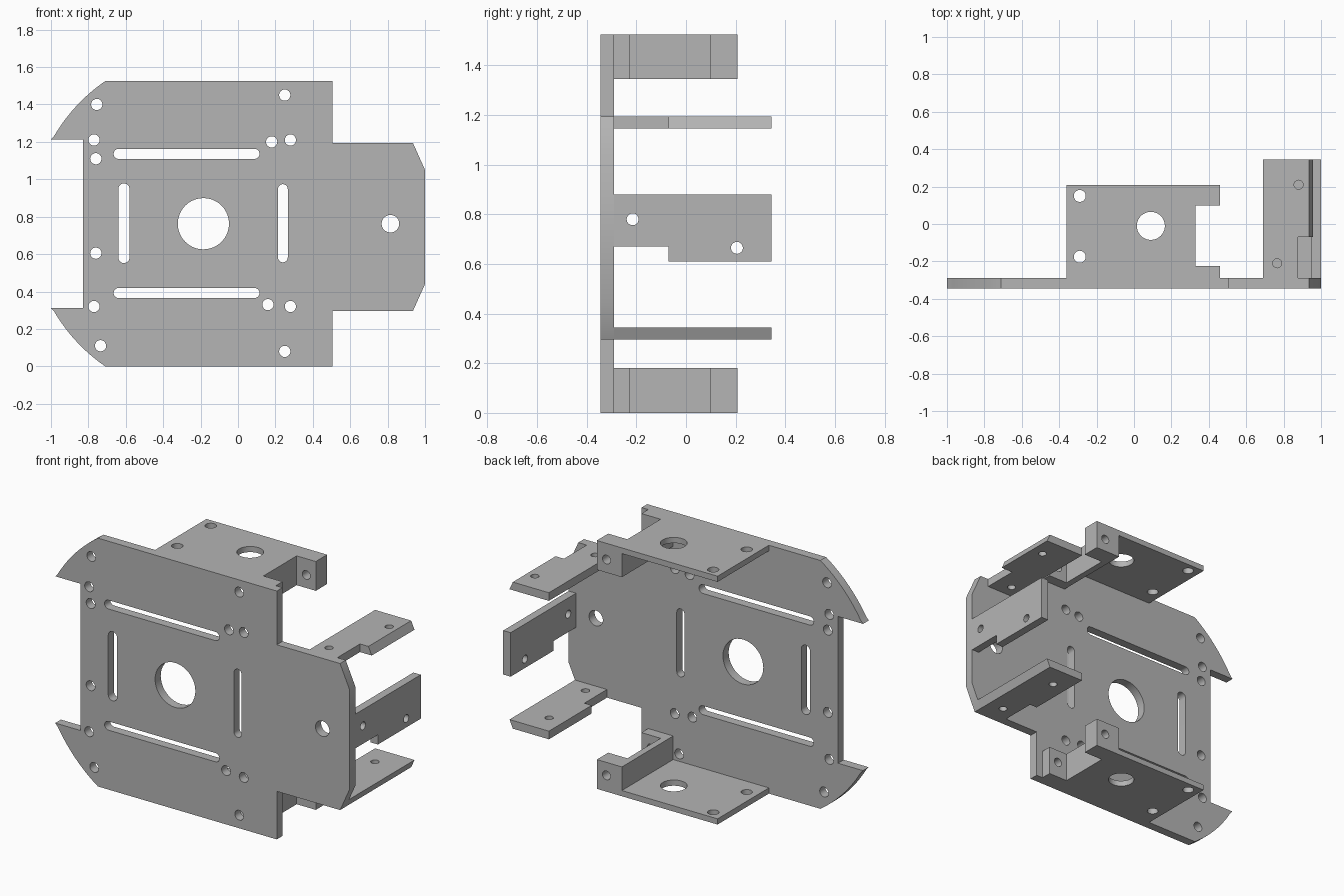
import bpy, bmesh
from math import sin, cos, pi, atan2, hypot

cube = bpy.data.objects.get("Cube")
if cube:
    bpy.data.objects.remove(cube, do_unlink=True)

# Single grey material
grey = bpy.data.materials.new("plain_grey")
grey.use_nodes = True
COLOR = (0.46, 0.46, 0.46, 1)
grey.diffuse_color = COLOR
grey.node_tree.nodes["Principled BSDF"].inputs["Base Color"].default_value = COLOR

HEIGHT = 1.525
MID = HEIGHT / 2
WING_MID = 0.745


def arc(cx, cy, r, a0, a1, n):
    return [(cx + r * cos(a0 + (a1 - a0) * i / n), cy + r * sin(a0 + (a1 - a0) * i / n))
            for i in range(n + 1)]


def hole(u, v, r=0.03):
    return arc(u, v, r, 0, 2 * pi, 40)[:-1]


def slot(u0, v0, u1, v1, r):
    a = atan2(v1 - v0, u1 - u0)
    return arc(u1, v1, r, a - pi / 2, a + pi / 2, 12) + arc(u0, v0, r, a + pi / 2, a + 3 * pi / 2, 12)


def rect(u0, u1, v0, v1):
    return [(u0, v0), (u1, v0), (u1, v1), (u0, v1)]


def slab(name, axes, outline, w0, w1, holes=(), tweak=None):
    """Extrude an outline with holes; axes names the two profile axes and the depth axis."""
    curve = bpy.data.curves.new(name, 'CURVE')
    curve.dimensions = '2D'
    curve.fill_mode = 'BOTH'
    curve.extrude = abs(w1 - w0) / 2
    for loop in [outline, *holes]:
        spline = curve.splines.new('POLY')
        spline.points.add(len(loop) - 1)
        spline.use_cyclic_u = True
        for point, (u, v) in zip(spline.points, loop):
            point.co = (u, v, 0, 1)
    source = bpy.data.objects.new(name + "_profile", curve)
    bpy.context.collection.objects.link(source)
    graph = bpy.context.evaluated_depsgraph_get()
    mesh = bpy.data.meshes.new_from_object(source.evaluated_get(graph))
    bpy.data.objects.remove(source, do_unlink=True)
    bpy.data.curves.remove(curve)

    # Turn the flat extrusion onto its axes and weld it
    bm = bmesh.new()
    bm.from_mesh(mesh)
    for vert in bm.verts:
        co = vert.co.copy()
        co.z += (w0 + w1) / 2
        for value, axis in zip(co, axes):
            setattr(vert.co, axis, value)
        if tweak:
            tweak(vert.co)
    bmesh.ops.remove_doubles(bm, verts=bm.verts, dist=0.0002)
    bmesh.ops.recalc_face_normals(bm, faces=bm.faces)
    bm.to_mesh(mesh)
    bm.free()
    mesh.name = name
    mesh.materials.clear()
    mesh.materials.append(grey)
    obj = bpy.data.objects.new(name, mesh)
    bpy.context.collection.objects.link(obj)
    bpy.ops.object.select_all(action='DESELECT')
    obj.select_set(True)
    bpy.context.view_layer.objects.active = obj
    bpy.ops.object.shade_smooth_by_angle(angle=0.5)


# Main plate: curved horns mirrored about mid height, wing with clipped corners
HUB = (-0.185, MID)
horn = arc(*HUB, hypot(-0.71 - HUB[0], MID),
           atan2(0.312 - MID, -1 - HUB[0]), atan2(-MID, -0.71 - HUB[0]), 16)
horn[0] = (-1, 0.312)
body = [(-0.83, 0.312)] + horn + [(0.505, 0)]
wing = [(0.505, 0.295), (0.935, 0.295), (1, 0.44)]
outline = body + wing
outline += [(x, 2 * WING_MID - z) for x, z in reversed(wing)]
outline += [(x, HEIGHT - z) for x, z in reversed(body)]

small = [(-0.755, 1.4), (-0.77, 1.21), (-0.76, 1.11), (-0.76, 0.605), (-0.77, 0.32), (-0.735, 0.11),
         (0.25, 1.45), (0.25, 0.08), (0.18, 1.2), (0.28, 1.21), (0.16, 0.33), (0.28, 0.32)]
cuts = [hole(*p) for p in small] + [hole(*HUB, 0.137), hole(0.815, MID, 0.047)]
cuts += [slot(-0.638, z, 0.088, z, 0.027) for z in (0.392, 1.136)]
cuts += [slot(x, 0.582, x, 0.948, r) for x, r in ((-0.61, 0.03), (0.24, 0.026))]
slab("main_plate", "xzy", outline, -0.345, -0.29, cuts)

# Lower and upper channel brackets
for side in ("lower", "upper"):
    def level(z):
        return HEIGHT - z if side == "upper" else z

    slab(side + "_bracket_panel", "xyz", rect(-0.36, 0.33, -0.29, 0.208), level(0), level(0.035),
         [hole(0.09, -0.01, 0.075), hole(-0.29, 0.15, 0.032), hole(-0.29, -0.175, 0.032)])
    slab(side + "_bracket_wall", "yzx", rect(-0.225, 0.098, level(0.035), level(0.18)), 0.29, 0.33)
    foot = [(0.29, level(0.035)), (0.33, level(0.035)), (0.33, level(0)),
            (0.46, level(0)), (0.46, level(0.18)), (0.29, level(0.18))]
    for end, y0, y1 in (("front", -0.29, -0.225), ("back", 0.098, 0.208)):
        slab(f"{side}_bracket_{end}_foot", "xzy", foot, y0, y1, [hole(0.395, level(0.1), 0.027)])


# Side shelves, their ends slanted to follow the clipped wing corners
def slant_end(co):
    if co.x > 0.92:
        co.x = 0.935 + 0.45 * (0.45 - abs(co.z - WING_MID))


slab("upper_shelf", "xyz",
     [(0.69, -0.29), (0.878, -0.29), (0.878, -0.07), (0.94, -0.07), (0.94, 0.345), (0.69, 0.345)],
     1.145, 1.195, [hole(0.88, 0.21, 0.024), hole(0.765, -0.21, 0.024)], slant_end)
slab("lower_shelf", "xyz",
     [(0.74, -0.29), (0.94, -0.29), (0.94, 0.345), (0.69, 0.345), (0.69, -0.07), (0.74, -0.07)],
     0.295, 0.345, [hole(0.79, 0.2, 0.024), hole(0.83, -0.21, 0.024)], slant_end)

# Upright tab between the shelves
slab("middle_tab", "yzx",
     [(-0.29, 0.67), (-0.07, 0.67), (-0.07, 0.61), (0.345, 0.61), (0.345, 0.88), (-0.29, 0.88)],
     0.95, 1, [hole(-0.215, 0.78, 0.024), hole(0.205, 0.665, 0.024)])
